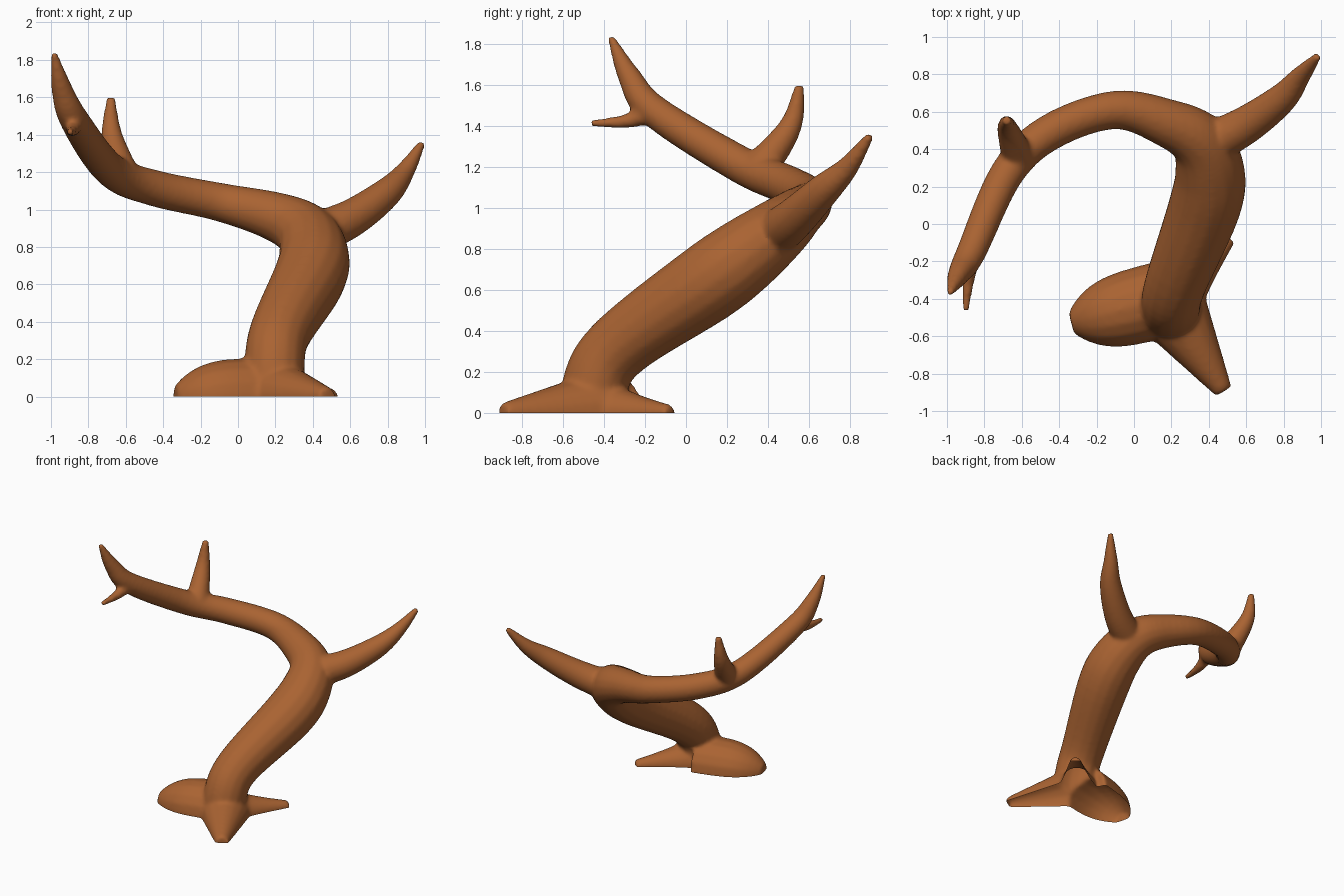
import bpy, bmesh, math
from mathutils import Vector

if "Cube" in bpy.data.objects:
    bpy.data.objects.remove(bpy.data.objects["Cube"])

SIDES = 16


def spline(pts, steps=6):
    """Catmull-Rom through the given points."""
    p = [Vector(q) for q in pts]
    p = [2 * p[0] - p[1]] + p + [2 * p[-1] - p[-2]]
    out = []
    for i in range(1, len(p) - 2):
        a, b, c, d = p[i - 1:i + 3]
        for s in range(steps):
            t = s / steps
            out.append(0.5 * (2 * b + (c - a) * t + (2 * a - 5 * b + 4 * c - d) * t * t
                              + (3 * b - a - 3 * c + d) * t ** 3))
    return out + [p[-2]]


def tube(bm, pos, radii):
    """Closed round tube along a path."""
    side, rings = None, []
    for i, c in enumerate(pos):
        tan = (pos[min(i + 1, len(pos) - 1)] - pos[max(i - 1, 0)]).normalized()
        side = tan.orthogonal() if side is None else side - tan * side.dot(tan)
        side.normalize()
        up = tan.cross(side)
        rings.append([bm.verts.new(c + radii[i] * (math.cos(a) * side + math.sin(a) * up))
                      for a in (2 * math.pi * k / SIDES for k in range(SIDES))])
    for a, b in zip(rings, rings[1:]):
        for k in range(SIDES):
            n = (k + 1) % SIDES
            bm.faces.new((a[k], a[n], b[n], b[k]))
    bm.faces.new(rings[0][::-1])
    bm.faces.new(rings[-1])


def horn(bm, pts, r0, r1, power=1.0):
    """Limb whose radius falls from r0 to r1 by a power of its length."""
    path = spline(pts)
    n = len(path) - 1
    tube(bm, path, [r0 + (r1 - r0) * (i / n) ** power for i in range(n + 1)])


def root(bm, start, end, r0, r1, power):
    """Straight root lying on the ground."""
    a, b = Vector((*start, 0)), Vector((*end, 0))
    horn(bm, [a, a.lerp(b, 0.5), b], r0, r1, power)


bm = bmesh.new()

# trunk sweeping up and round into the long left branch (x, y, z, radius)
main = spline([
    (.19, -.45, -.12, .17), (.195, -.44, .15, .162), (.225, -.31, .34, .166),
    (.38, .10, .63, .195), (.405, .29, .77, .186), (.35, .44, .885, .160),
    (.19, .535, .965, .132), (-.10, .61, 1.04, .104), (-.45, .49, 1.115, .098),
    (-.68, .27, 1.21, .092), (-.87, -.15, 1.47, .080), (-.94, -.275, 1.64, .058),
    (-.985, -.37, 1.84, .018)])
tube(bm, [q.to_3d() for q in main], [q[3] for q in main])

# right branch, upright spike and small twig
horn(bm, [(.39, .42, .86), (.60, .53, .95), (.79, .67, 1.085), (.89, .79, 1.20),
          (.985, .90, 1.355)], .115, .022, 1.5)
horn(bm, [(-.62, .36, 1.19), (-.675, .51, 1.40), (-.68, .555, 1.60)], .09, .024)
horn(bm, [(-.86, -.13, 1.48), (-.885, -.29, 1.425), (-.90, -.465, 1.415)], .06, .018, .8)

# thick left root, front root, thin back right root
root(bm, (.16, -.40), (-.335, -.53), .205, .06, 4)
root(bm, (.20, -.45), (.48, -.895), .20, .05, 1)
root(bm, (.20, -.42), (.51, -.075), .20, .04, .6)

bmesh.ops.recalc_face_normals(bm, faces=bm.faces)
mesh = bpy.data.meshes.new("branch")
bm.to_mesh(mesh)
bm.free()
branch = bpy.data.objects.new("driftwood_branch", mesh)
bpy.context.collection.objects.link(branch)

# fuse the limbs into one skin and soften the joints
remesh = branch.modifiers.new("fuse", 'REMESH')
remesh.mode = 'VOXEL'
remesh.voxel_size = 0.014
soften = branch.modifiers.new("soften", 'SMOOTH')
soften.factor = 0.5
soften.iterations = 10
deps = bpy.context.evaluated_depsgraph_get()
fused = bpy.data.meshes.new_from_object(branch.evaluated_get(deps))
branch.modifiers.clear()
branch.data = fused

# cut level at the ground, open underneath
bm = bmesh.new()
bm.from_mesh(fused)
bmesh.ops.bisect_plane(bm, geom=bm.verts[:] + bm.edges[:] + bm.faces[:],
                       plane_co=(0, 0, 0), plane_no=(0, 0, 1), clear_inner=True)
for f in bm.faces:
    f.smooth = True
bm.to_mesh(fused)
bm.free()

bark = bpy.data.materials.new("orange brown bark")
bark.diffuse_color = (.40, .125, .032, 1)
bark.use_nodes = True
bark.node_tree.nodes["Principled BSDF"].inputs["Base Color"].default_value = bark.diffuse_color
fused.materials.clear()
fused.materials.append(bark)
